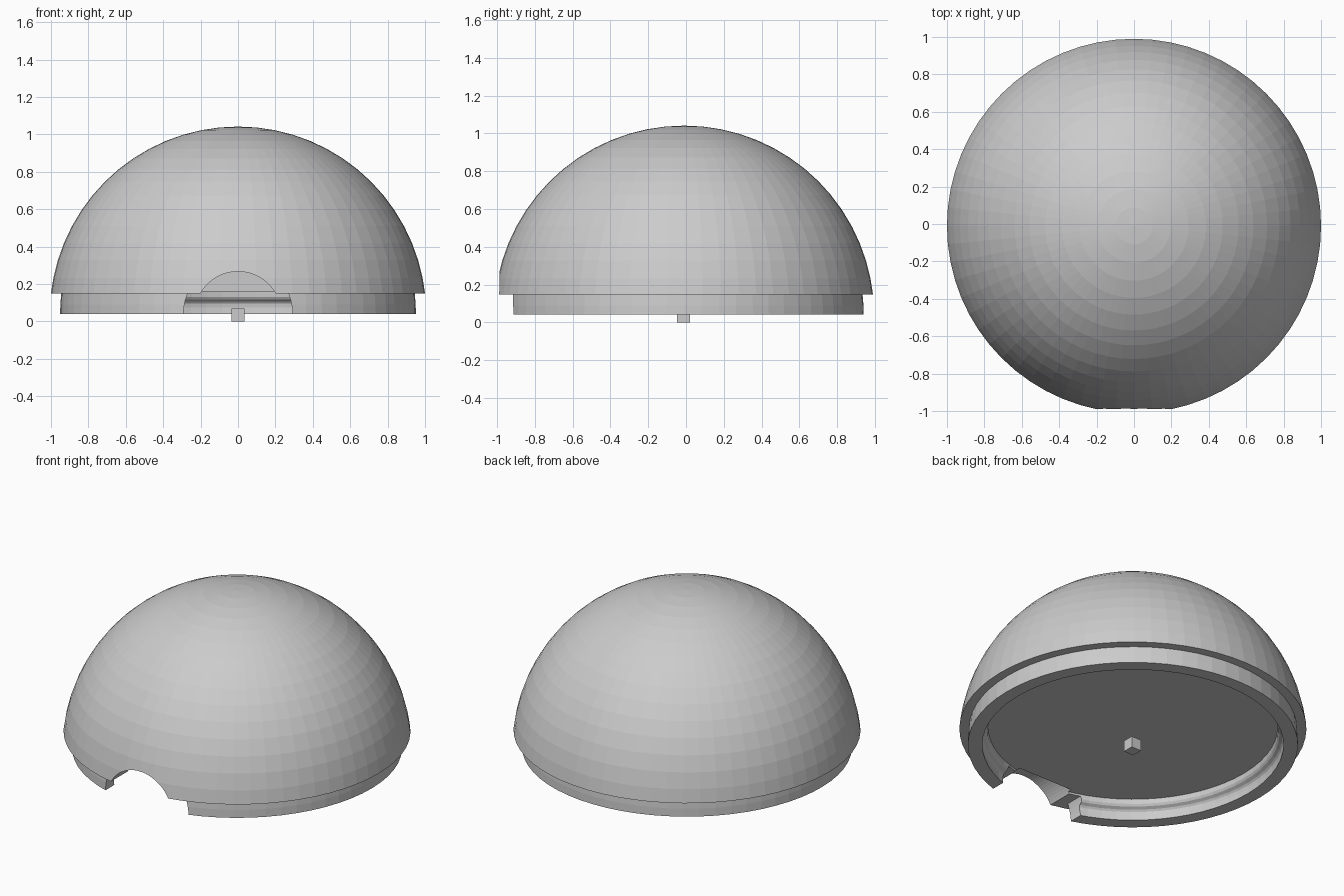
import bpy, bmesh, math
from mathutils import Matrix

if "Cube" in bpy.data.objects:
    bpy.data.objects.remove(bpy.data.objects["Cube"])

CY, CZ, R = -0.01, 0.035, 1.0065   # dome centre and radius
SEG = 64

grey = bpy.data.materials.new("plain grey")
grey.diffuse_color = (0.6, 0.6, 0.6, 1)
grey.use_nodes = True
grey.node_tree.nodes["Principled BSDF"].inputs["Base Color"].default_value = grey.diffuse_color


def make(name, bm):
    bmesh.ops.recalc_face_normals(bm, faces=bm.faces)
    me = bpy.data.meshes.new(name)
    bm.to_mesh(me)
    bm.free()
    ob = bpy.data.objects.new(name, me)
    bpy.context.collection.objects.link(ob)
    me.materials.append(grey)
    return ob


# Dome shell: flat ceiling, ridged inner wall, stepped lip, spherical outside
profile = [(0, 0.16), (0.835, 0.16), (0.837, 0.13), (0.845, 0.117), (0.862, 0.106),
           (0.870, 0.095), (0.872, 0.075), (0.868, 0.04),
           (0.951, 0.04), (0.950, 0.09), (0.945, 0.148)]
angles = [math.asin((0.148 - CZ) / R)] + [math.radians(5.625 * k) for k in range(2, 16)]
profile += [(R * math.cos(a), CZ + R * math.sin(a)) for a in angles] + [(0, CZ + R)]
bm = bmesh.new()
pts = [bm.verts.new((0, -r, z)) for r, z in profile]
edges = [bm.edges.new(p) for p in zip(pts, pts[1:])]
bmesh.ops.spin(bm, geom=pts + edges, axis=(0, 0, 1), cent=(0, 0, 0),
               angle=2 * math.pi, steps=SEG)
bmesh.ops.remove_doubles(bm, verts=bm.verts, dist=1e-4)
bmesh.ops.translate(bm, verts=bm.verts, vec=(0, CY, 0))
dome = make("dome_shell", bm)


# Front notch cutter: wide arc through the lip, narrower arc through the dome
def arc(radius, z0, z1, n):
    a0, a1 = (math.asin((z - CZ) / radius) for z in (z0, z1))
    return [(radius * math.cos(a0 + (a1 - a0) * i / n),
             CZ + radius * math.sin(a0 + (a1 - a0) * i / n)) for i in range(n + 1)]


half = [(0.292, -0.1)] + arc(0.292, CZ, 0.148, 6) + arc(0.231, 0.148, CZ + 0.231, 12)
outline = half + [(-x, z) for x, z in reversed(half[:-1])]
bm = bmesh.new()
face = bm.faces.new([bm.verts.new((x, -1.3, z)) for x, z in outline])
new = bmesh.ops.extrude_face_region(bm, geom=[face])["geom"]
bmesh.ops.translate(bm, verts=[v for v in new if isinstance(v, bmesh.types.BMVert)],
                    vec=(0, 0.505, 0))
cutter = make("notch_cutter", bm)
cutter.hide_render = True
cutter.hide_viewport = True

mod = dome.modifiers.new("front notch", "BOOLEAN")
mod.operation = "DIFFERENCE"
mod.solver = "EXACT"
mod.object = cutter

# Small cube floating at the dome centre
bm = bmesh.new()
bmesh.ops.create_cube(bm, size=0.07, matrix=Matrix.Translation((0, CY - 0.003, 0.035)))
make("centre_cube", bm)
